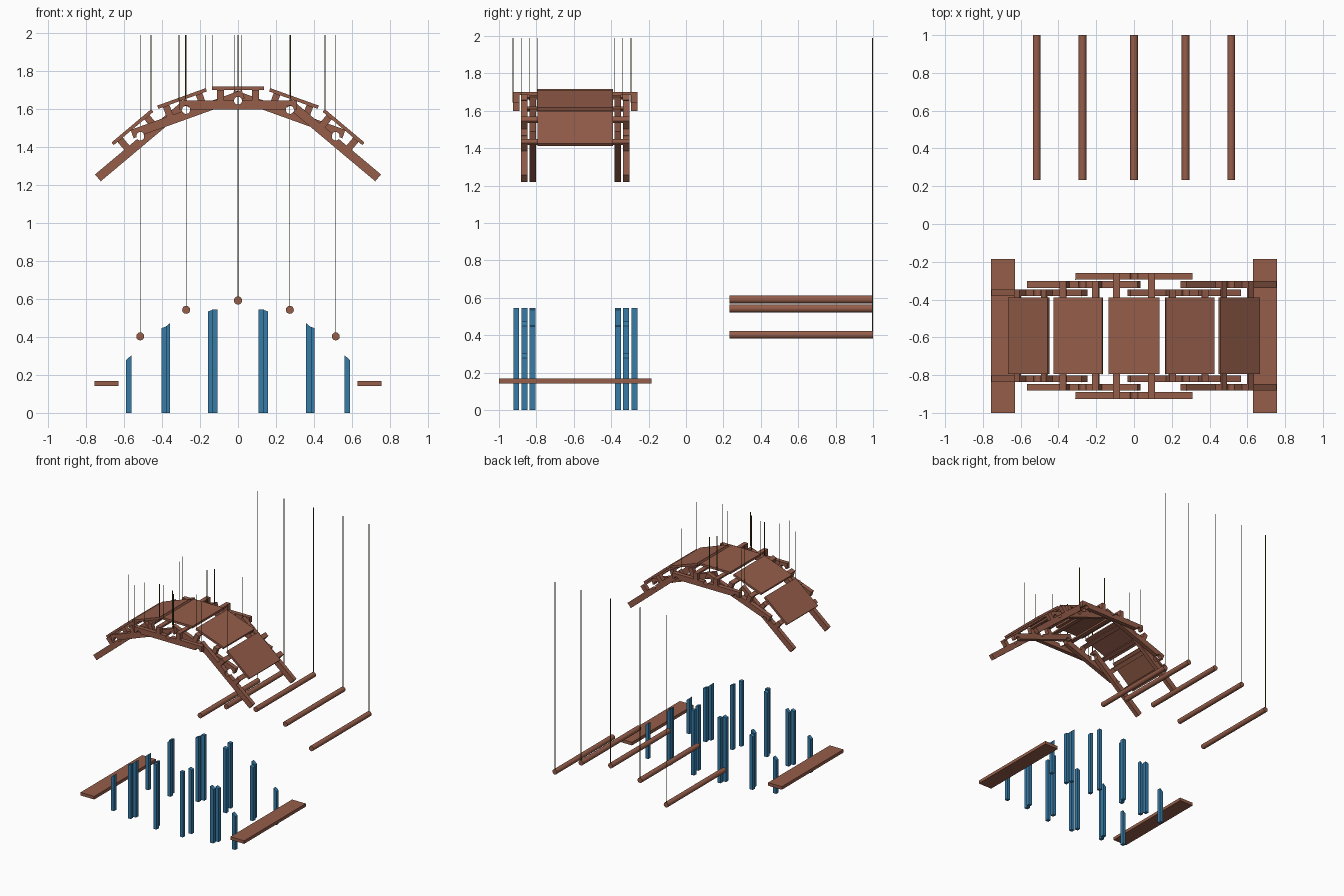
import bpy, bmesh
from math import sin, cos, pi, radians

cube = bpy.data.objects.get("Cube")
if cube:
    bpy.data.objects.remove(cube, do_unlink=True)


def material(name, rgb):
    m = bpy.data.materials.new(name)
    m.use_nodes = True
    m.diffuse_color = (*rgb, 1)
    bsdf = next(n for n in m.node_tree.nodes if n.type == 'BSDF_PRINCIPLED')
    bsdf.inputs["Base Color"].default_value = (*rgb, 1)
    return m


WOOD = material("reddish wood", (0.30, 0.11, 0.068))
BLUE = material("support blue", (0.038, 0.20, 0.39))
CORD = material("dark olive cord", (0.12, 0.09, 0.025))

MID_Y = -0.592        # centre line of the bridge
THICK = 0.047         # beam depth
HALF = 0.311          # half beam length
NOTCH = 0.273         # notch distance from beam middle
ROD_R = 0.021
BEAM_W = 0.035
LIFT = 1.053          # bridge height above its assembled position
TOP = 1.99
LAYER = {"outer": 0.316, "middle": 0.272, "inner": 0.228}


def prism(name, outline, y0, y1, mat):
    """Extrude an xz outline from y0 to y1."""
    bm = bmesh.new()
    face = bm.faces.new([bm.verts.new((x, y0, z)) for x, z in outline])
    new = bmesh.ops.extrude_face_region(bm, geom=[face])["geom"]
    verts = [v for v in new if isinstance(v, bmesh.types.BMVert)]
    bmesh.ops.translate(bm, verts=verts, vec=(0, y1 - y0, 0))
    bmesh.ops.recalc_face_normals(bm, faces=bm.faces)
    mesh = bpy.data.meshes.new(name)
    bm.to_mesh(mesh)
    bm.free()
    mesh.materials.append(mat)
    obj = bpy.data.objects.new(name, mesh)
    bpy.context.collection.objects.link(obj)
    return obj


def rect(x0, x1, z0, z1):
    return [(x0, z0), (x1, z0), (x1, z1), (x0, z1)]


def cord(x, y, z):
    r = 0.002
    prism("hanging_cord", rect(x - r, x + r, z, TOP), y - r, y + r, CORD)


def arc(cx, cz, start, end, n=12):
    """Points of a half-round notch."""
    return [(cx + ROD_R * cos(start + (end - start) * i / n),
             cz + ROD_R * sin(start + (end - start) * i / n)) for i in range(n + 1)]


def beam_outline(foot):
    pts = [(-HALF, -THICK)]
    if not foot:
        pts += arc(-NOTCH, -THICK, pi, 0)
    pts += arc(NOTCH, -THICK, pi, 0)
    pts += [(HALF, -THICK), (HALF, 0)]
    pts += arc(0, 0, 0, -pi)
    return pts + [(-HALF, 0)]


def segment(name, side, ox, oz, degrees, layer, foot, posts):
    """A beam pair with its deck panel, bearers, cords and supports."""
    a = radians(degrees)

    def place(pts):
        return [(side * (ox + x * cos(a) - z * sin(a)),
                 oz + LIFT + x * sin(a) + z * cos(a)) for x, z in pts]

    off = LAYER[layer]
    for s in (-1, 1):
        y0 = MID_Y + s * off - BEAM_W / 2
        y1 = y0 + BEAM_W
        prism(name + "_beam", place(beam_outline(foot)), y0, y1, WOOD)
        for x in (-0.092, 0.092):
            prism(name + "_spacer", place(rect(x - 0.018, x + 0.018, 0, 0.041)), y0, y1, WOOD)
        # cord tied at the upper end of the beam
        end = -HALF if name == "crown" else HALF
        (cx, cz), = place([(end, 0)])
        cord(cx, y0, cz)
        # supports cut to the underside of the beam
        for px in posts:
            x0, x1 = px - 0.014, px + 0.014
            tops = [oz + (x - ox) * sin(a) / cos(a) - THICK / cos(a) for x in (x0, x1)]
            outline = [(side * x0, 0), (side * x1, 0), (side * x1, tops[1]), (side * x0, tops[0])]
            prism("support_post", outline, y0 + 0.002, y1 - 0.002, BLUE)

    # cross bearers and deck panel
    reach = off + BEAM_W / 2
    for x in (-0.092, 0.092):
        prism(name + "_bearer", place(rect(x - 0.018, x + 0.018, 0.041, 0.055)),
              MID_Y - reach, MID_Y + reach, WOOD)
    prism(name + "_deck_panel", place(rect(-0.136, 0.136, 0.055, 0.073)),
          MID_Y - 0.203, MID_Y + 0.203, WOOD)
    (cx, cz), = place([(-0.136 if name == "crown" else 0.136, 0.073)])
    cord(cx, MID_Y - 0.203, cz)


# Bridge arch
segment("crown", 1, 0, 0.592, 0, "outer", False, (-0.122, 0.122))
for side, tag in ((1, "right"), (-1, "left")):
    upper, lower = ("middle", "inner") if side == 1 else ("inner", "middle")
    segment(tag + "_slope", side, -0.273, 0.543, 19.8, upper, False, (-0.39, -0.143))
    segment(tag + "_leg", side, -0.515, 0.403, 40, lower, True, (-0.576, -0.373))

    # Abutment plank
    edges = sorted((side * -0.757, side * -0.63))
    prism(tag + "_abutment_plank", rect(*edges, 0.142, 0.168), -1.0, -0.185, WOOD)

# Round cross rods, drawn out to the back
for x, z in ((-0.515, 0.403), (-0.273, 0.543), (0, 0.592), (0.273, 0.543), (0.515, 0.403)):
    bpy.ops.mesh.primitive_cylinder_add(vertices=24, radius=ROD_R, depth=0.768,
                                        location=(x, 0.616, z), rotation=(pi / 2, 0, 0))
    rod = bpy.context.object
    rod.name = "cross_rod"
    rod.data.materials.append(WOOD)
    bpy.ops.object.shade_smooth_by_angle()
    cord(x, 0.997, z)
